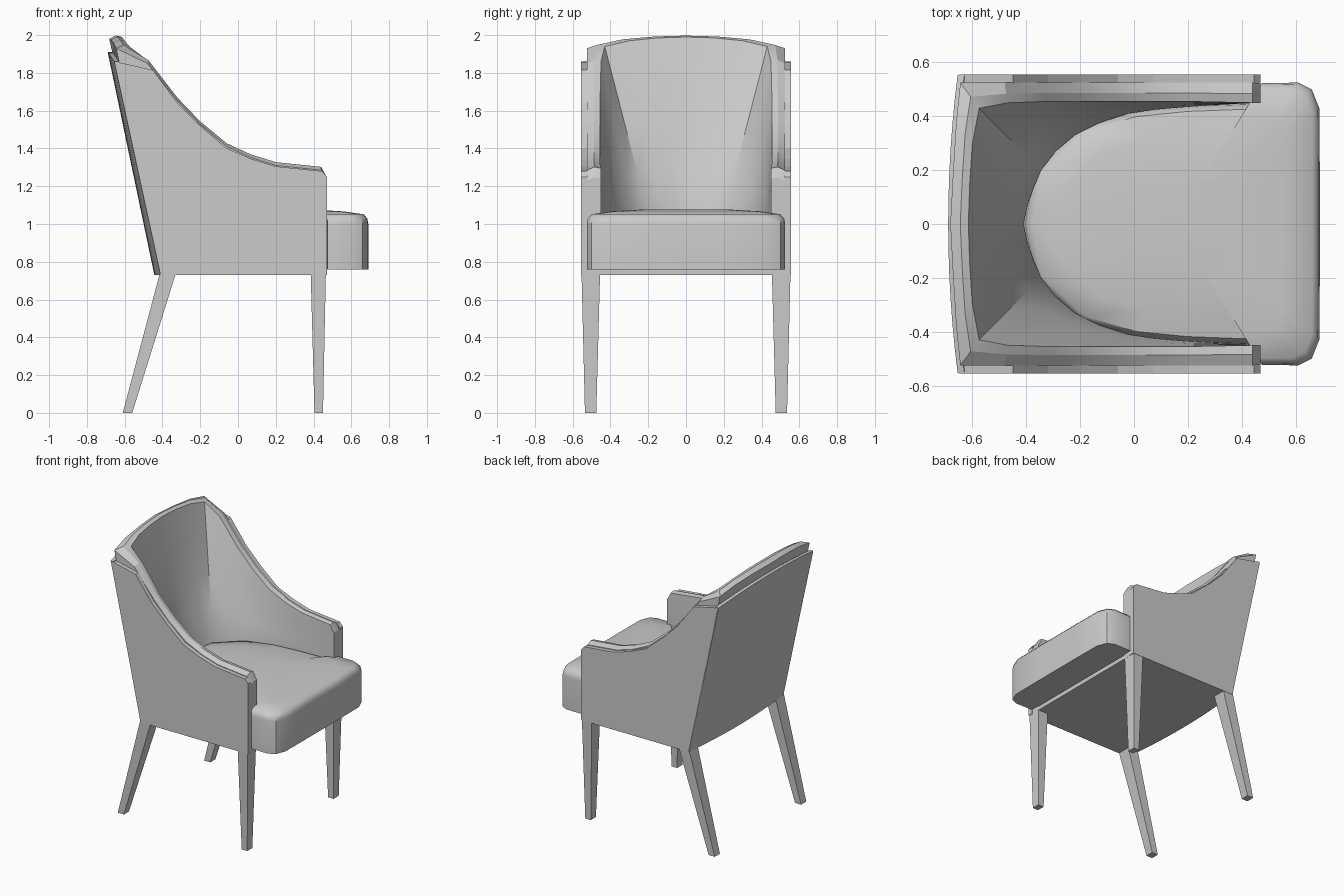
import bpy, bmesh, math
from mathutils import Vector

cube = bpy.data.objects.get("Cube")
if cube:
    bpy.data.objects.remove(cube, do_unlink=True)

grey = bpy.data.materials.new("warm_grey")
grey.use_nodes = True
COLOUR = (0.6, 0.6, 0.6, 1)
grey.diffuse_color = COLOUR
grey.node_tree.nodes["Principled BSDF"].inputs["Base Color"].default_value = COLOUR


def loft(name, rings, closed=True, cap_start=True, cap_end=True, mirror=True, smooth=None):
    """Skin a list of equal-length point rings, optionally mirrored across y."""
    bm = bmesh.new()
    rows = [[bm.verts.new(p) for p in ring] for ring in rings]
    n = len(rows[0])
    for a, b in zip(rows, rows[1:]):
        for i in range(n if closed else n - 1):
            j = (i + 1) % n
            bm.faces.new((a[i], a[j], b[j], b[i]))
    if cap_start:
        bm.faces.new(rows[0])
    if cap_end:
        bm.faces.new(rows[-1])
    if mirror:
        geom = bm.verts[:] + bm.edges[:] + bm.faces[:]
        copy = bmesh.ops.duplicate(bm, geom=geom)["geom"]
        for v in copy:
            if isinstance(v, bmesh.types.BMVert):
                v.co.y = -v.co.y
        bmesh.ops.remove_doubles(bm, verts=bm.verts[:], dist=0.0005)
    bmesh.ops.recalc_face_normals(bm, faces=bm.faces[:])
    mesh = bpy.data.meshes.new(name)
    bm.to_mesh(mesh)
    bm.free()
    mesh.materials.append(grey)
    obj = bpy.data.objects.new(name, mesh)
    bpy.context.collection.objects.link(obj)
    if smooth:
        bpy.ops.object.select_all(action="DESELECT")
        obj.select_set(True)
        bpy.context.view_layer.objects.active = obj
        bpy.ops.object.shade_smooth_by_angle(angle=math.radians(smooth))
    return obj


# Tapered legs, the rear pair raked backwards
def legs(name, top_x, foot_x):
    def ring(xs, y0, y1, z):
        return [(xs[0], y0, z), (xs[1], y0, z), (xs[1], y1, z), (xs[0], y1, z)]
    loft(name, [ring(foot_x, 0.475, 0.535, 0), ring(top_x, 0.455, 0.553, 0.735)])


legs("front_legs", (0.385, 0.465), (0.405, 0.45))
legs("rear_legs", (-0.415, -0.33), (-0.61, -0.56))

# Flat outer side panels with the sweeping arm line
side = [(-0.41, 0.73), (0.47, 0.73), (0.47, 1.25), (0.445, 1.28), (0.2, 1.305),
        (0.07, 1.345), (-0.06, 1.4), (-0.2, 1.52), (-0.32, 1.64), (-0.45, 1.815), (-0.65, 1.86)]
loft("side_panels", [[(x, y, z) for x, z in side] for y in (0.522, 0.555)])

# Bowed, leaning back panel
rings = []
for i in range(7):
    y = 0.553 * i / 6
    bow = 1 - (i / 6) ** 2
    foot, top, height = -0.41 - 0.033 * bow, -0.655 - 0.035 * bow, 1.86 + 0.05 * bow
    rings.append([(foot, y, 0.73), (top, y, height),
                  (top + 0.025, y, height), (foot + 0.025, y, 0.73)])
loft("back_panel", rings, cap_start=False, smooth=25)

# Base board below the seat
base = [(0.465, 0), (0.465, 0.53), (-0.4, 0.53), (-0.42, 0.35), (-0.43, 0)]
loft("base_board", [[(x, y, z) for x, y in base] for z in (0.73, 0.78)])

# Padded lining: rim point, foot point on the seat, outer point
stations = [
    ((0.47, 0.45, 1.24), (0.47, 0.45), (0.47, 0.525)),
    ((0.44, 0.45, 1.295), (0.44, 0.45), (0.44, 0.525)),
    ((0.2, 0.455, 1.32), (0.2, 0.435), (0.2, 0.525)),
    ((0.07, 0.455, 1.36), (0.08, 0.425), (0.07, 0.525)),
    ((-0.06, 0.455, 1.42), (-0.02, 0.41), (-0.06, 0.525)),
    ((-0.2, 0.455, 1.535), (-0.13, 0.375), (-0.2, 0.525)),
    ((-0.32, 0.455, 1.66), (-0.22, 0.33), (-0.32, 0.525)),
    ((-0.47, 0.45, 1.86), (-0.29, 0.27), (-0.48, 0.525)),
    ((-0.575, 0.43, 1.94), (-0.345, 0.2), (-0.645, 0.525)),
    ((-0.6, 0.3, 1.97), (-0.375, 0.13), (-0.66, 0.38)),
    ((-0.61, 0.15, 1.985), (-0.395, 0.07), (-0.672, 0.19)),
    ((-0.615, 0, 1.99), (-0.41, 0), (-0.682, 0)),
]
rings = []
for rim, foot, outer in stations:
    rim = Vector(rim)
    low = Vector((*foot, 1.05))
    out = Vector((*outer, rim.z - 0.01))
    crown = rim.lerp(out, 0.45) + Vector((0, 0, 0.012))
    inner = [low.lerp(rim, t) for t in (0, 0.25, 0.5, 0.75, 1)]
    rings.append([(low.x, low.y, 0.77)] + inner +
                 [crown, out, (max(out.x, -0.4), out.y, 0.77)])
loft("padded_lining", rings, cap_end=False, smooth=22)

# Seat cushion: wide at the front, tucked between the arms
outline = [(-0.41, 0), (-0.37, 0.2), (-0.2, 0.36), (0, 0.42), (0.2, 0.44), (0.468, 0.45),
           (0.475, 0.523), (0.61, 0.525), (0.66, 0.5), (0.688, 0.43), (0.69, 0.2), (0.69, 0)]
rings = []
for scale, z in ((1, 0.76), (1, 1.0), (0.99, 1.03), (0.95, 1.052), (0.75, 1.067), (0.4, 1.078)):
    rings.append([(0.15 + (x - 0.15) * scale, y * scale, z) for x, y in outline])
loft("seat_cushion", rings, closed=False, smooth=40)
